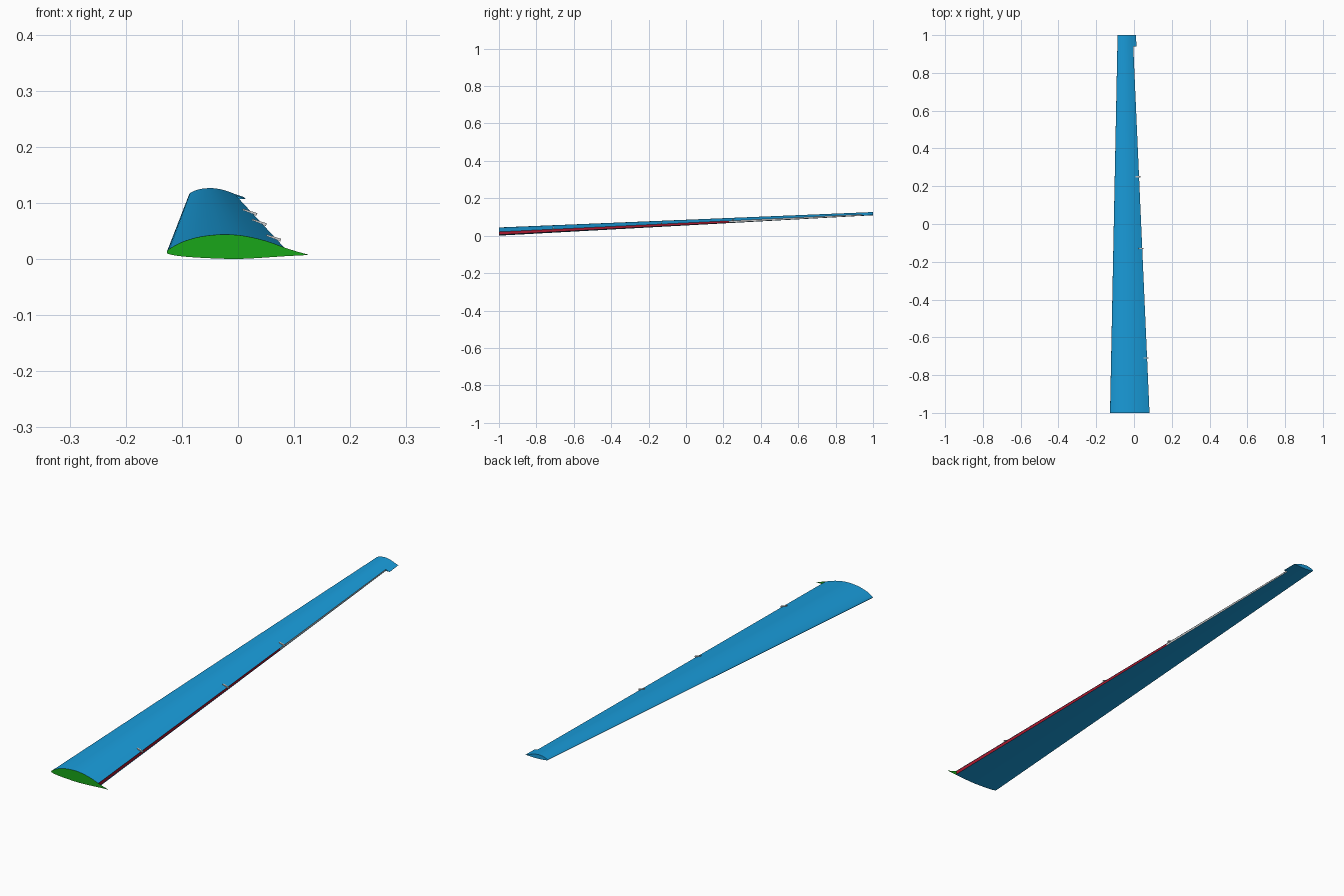
import bpy, bmesh, math

if "Cube" in bpy.data.objects:
    bpy.data.objects.remove(bpy.data.objects["Cube"])

# Airfoil at root scale: trailing edge -> over the top -> nose -> underside -> trailing edge
KEYS = [(1, .008), (.92, .0135), (.83, .0208), (.7, .0325), (.55, .0412), (.42, .044),
        (.3, .0422), (.2, .0378), (.11, .0305), (.05, .023), (.015, .0172), (0, .012),
        (.02, .0085), (.1, .005), (.25, .0022), (.45, .0003), (.6, .0012), (.83, .005), (1, .0072)]
CUT = .83       # chord fraction where the flap and aileron bays begin
BAY_END = .94   # bays stop here, tip has its full chord


def smooth_path(keys, steps=3):
    out = []
    for i in range(len(keys) - 1):
        p = [keys[min(max(i + k, 0), len(keys) - 1)] for k in (-1, 0, 1, 2)]
        for s in range(steps):
            t = s / steps
            out.append(tuple(.5 * (2 * b + (c - a) * t + (2 * a - 5 * b + 4 * c - d) * t * t
                                   + (3 * b - a - 3 * c + d) * t ** 3) for a, b, c, d in zip(*p)))
    return out + [keys[-1]]


def place(u, h, y):
    """Chord fraction and airfoil height to a point at span position y."""
    t = (y + 1) / 2
    chord = .252 + (.097 - .252) * t
    z = h * chord / .252 + .1092 * t + .0015 * t * (1 - 2 * u)
    return (-.127 + .04 * t + u * chord, y, z)


def height(u, top):
    keys = KEYS[:12][::-1] if top else KEYS[11:]
    for (a, ha), (b, hb) in zip(keys, keys[1:]):
        if a <= u <= b:
            return ha + (hb - ha) * (u - a) / (b - a)


def make(name, verts, faces, color=None, smooth=True):
    me = bpy.data.meshes.new(name)
    me.from_pydata(verts, [], faces)
    ob = bpy.data.objects.new(name, me)
    bpy.context.collection.objects.link(ob)
    if color:
        m = bpy.data.materials.new(name + "_paint")
        m.diffuse_color = color
        m.use_nodes = True
        m.node_tree.nodes["Principled BSDF"].inputs["Base Color"].default_value = m.diffuse_color
        me.materials.append(m)
    if smooth:
        bpy.ops.object.select_all(action='DESELECT')
        ob.select_set(True)
        bpy.context.view_layer.objects.active = ob
        bpy.ops.object.shade_smooth_by_angle(angle=math.radians(35))
    return ob


def loft(name, path, stations, color, caps=False):
    n = len(path)
    verts = [place(u, h, y) for y in stations for u, h in path]
    faces = [(s * n + i, s * n + n + i, s * n + n + i + 1, s * n + i + 1)
             for s in range(len(stations) - 1) for i in range(n - 1)]
    if caps:
        last = (len(stations) - 1) * n
        faces += [(n - 1, last + n - 1, last, 0), tuple(range(n))[::-1],
                  tuple(range(last, last + n))]
    ob = make(name, verts, faces, color)
    if caps:
        bm = bmesh.new()
        bm.from_mesh(ob.data)
        bmesh.ops.recalc_face_normals(bm, faces=bm.faces)
        bm.to_mesh(ob.data)
        bm.free()
    return ob


BLUE, GREEN, RED = (.01, .34, .72, 1), (.01, .38, .01, 1), (.4, .01, .03, 1)
full = smooth_path(KEYS)
skin = [p for p in full if p[0] <= CUT + .001]

# Main skin, open along the rear bays, and the full-chord tip
loft("wing_skin", skin, [-1, -.6, -.2, .2, .6, BAY_END], BLUE)
loft("wing_tip", full, [BAY_END, 1], BLUE, caps=True)

# Root rib plate
make("root_rib", [place(u, h, -1) for u, h in full], [tuple(range(len(full)))[::-1]],
     GREEN, smooth=False)


# Rear spar webs closing the bays
def spar(name, y0, y1, color=None):
    u = CUT - .012
    lo, hi = height(u, False), height(u, True)
    make(name, [place(u, lo, y0), place(u, lo, y1), place(u, hi, y1), place(u, hi, y0)],
         [(0, 1, 2, 3)], color, smooth=False)


spar("flap_spar", -1, .23, RED)
spar("aileron_spar", .23, BAY_END)

# Hinge brackets straddling the rear edge
for k, y in enumerate((-.71, -.13, .25)):
    x, _, z = place(CUT, height(CUT, True), y)
    bpy.ops.mesh.primitive_cube_add(size=1, location=(x - .006, y, z + .003),
                                    rotation=(0, math.radians(17), 0))
    ob = bpy.context.object
    ob.name = f"hinge_bracket_{k + 1}"
    ob.scale = (.027, .006, .005)
